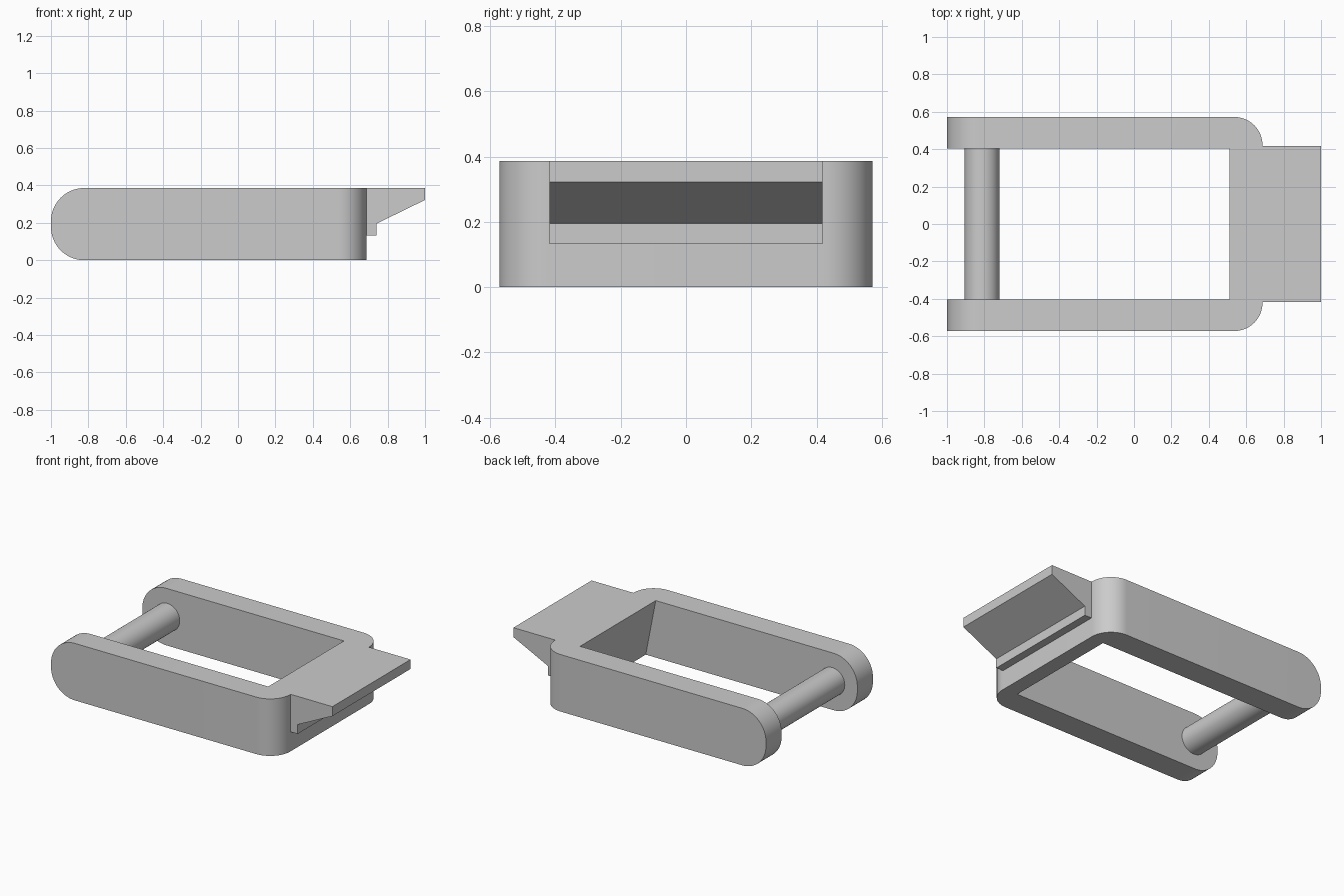
import bpy, bmesh, math

default = bpy.data.objects.get("Cube")
if default:
    bpy.data.objects.remove(default, do_unlink=True)

GREY = (0.6, 0.6, 0.6, 1.0)
grey = bpy.data.materials.new("plain grey")
grey.use_nodes = True
grey.diffuse_color = GREY
grey.node_tree.nodes["Principled BSDF"].inputs["Base Color"].default_value = GREY

# Shared dimensions
HEIGHT = 0.386
HALF_WIDTH = 0.572
INNER_HALF = 0.405
BACK, FRONT = -1.0, 0.687


def add_object(name, bm):
    bmesh.ops.recalc_face_normals(bm, faces=bm.faces[:])
    mesh = bpy.data.meshes.new(name)
    bm.to_mesh(mesh)
    bm.free()
    mesh.materials.append(grey)
    obj = bpy.data.objects.new(name, mesh)
    bpy.context.collection.objects.link(obj)
    return obj


def prism(profile, half_width):
    """Extrude an x-z outline across y, centred on y = 0."""
    bm = bmesh.new()
    face = bm.faces.new([bm.verts.new((x, -half_width, z)) for x, z in profile])
    side = bmesh.ops.extrude_face_region(bm, geom=[face])["geom"]
    moved = [v for v in side if isinstance(v, bmesh.types.BMVert)]
    bmesh.ops.translate(bm, verts=moved, vec=(0, 2 * half_width, 0))
    return bm


def round_edges(bm, x, axis, radius):
    """Bevel the edges lying at the given x and running along the given axis."""
    edges = [e for e in bm.edges
             if all(abs(v.co.x - x) < 1e-4 for v in e.verts)
             and abs(e.verts[0].co[axis] - e.verts[1].co[axis]) > 0.1]
    bmesh.ops.bevel(bm, geom=edges, offset=radius, segments=16,
                    profile=0.5, affect='EDGES')


def smooth(obj):
    bpy.ops.object.select_all(action='DESELECT')
    obj.select_set(True)
    bpy.context.view_layer.objects.active = obj
    bpy.ops.object.shade_smooth_by_angle(angle=math.radians(30))


# U-shaped frame: rounded block with an open, slanted slot
bm = prism([(BACK, 0), (FRONT, 0), (FRONT, HEIGHT), (BACK, HEIGHT)], HALF_WIDTH)
round_edges(bm, FRONT, 2, 0.15)
round_edges(bm, BACK, 1, 0.178)
frame = add_object("frame", bm)

# The slot's end wall leans outward towards the bottom
top_x, bottom_x = 0.51, 0.585
lean = (bottom_x - top_x) / HEIGHT * 0.1
slot = add_object("slot_cutter", prism(
    [(-1.2, -0.1), (bottom_x + lean, -0.1),
     (top_x - lean, HEIGHT + 0.1), (-1.2, HEIGHT + 0.1)], INNER_HALF))
slot.hide_render = True
cut = frame.modifiers.new("slot", 'BOOLEAN')
cut.operation = 'DIFFERENCE'
cut.solver = 'EXACT'
cut.object = slot
bpy.context.view_layer.objects.active = frame
bpy.ops.object.modifier_apply(modifier=cut.name)
bpy.data.objects.remove(slot, do_unlink=True)
smooth(frame)

# Cross bar between the arms
bpy.ops.mesh.primitive_cylinder_add(
    vertices=48, radius=0.093, depth=2 * INNER_HALF,
    location=(-0.813, 0, HEIGHT / 2), rotation=(math.pi / 2, 0, 0))
bar = bpy.context.object
bar.name = "cross_bar"
bar.data.materials.append(grey)
smooth(bar)

# Tapered lip with a small step below
lip = add_object("front_lip", prism(
    [(FRONT, HEIGHT), (1.0, HEIGHT), (1.0, 0.322),
     (0.74, 0.195), (0.74, 0.132), (FRONT, 0.132)], 0.418))
